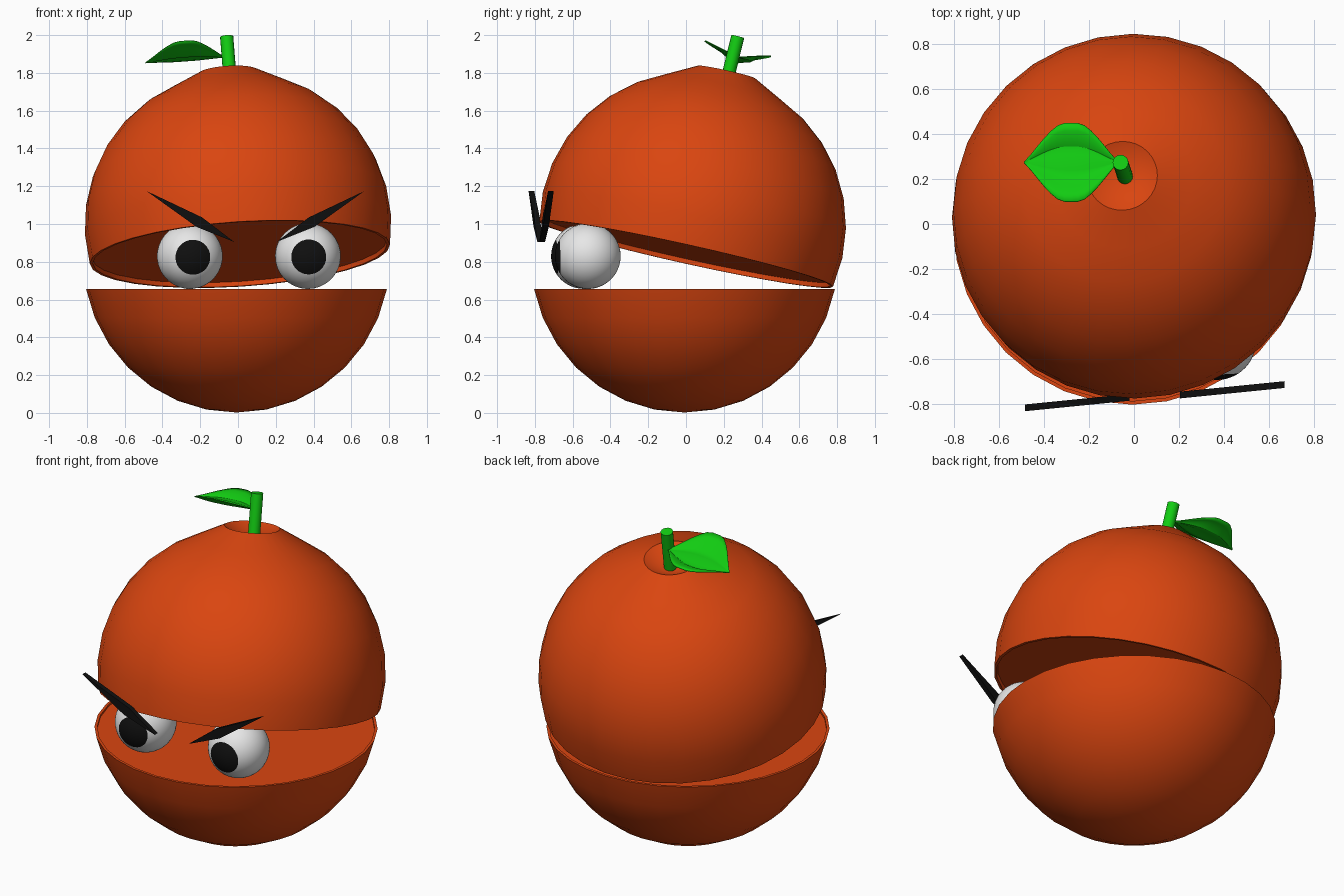
import bpy, bmesh
from math import sin, cos, pi, radians
from mathutils import Matrix, Vector

if "Cube" in bpy.data.objects:
    bpy.data.objects.remove(bpy.data.objects["Cube"], do_unlink=True)


def material(name, color):
    mat = bpy.data.materials.new(name)
    mat.use_nodes = True
    mat.diffuse_color = (*color, 1)
    mat.node_tree.nodes["Principled BSDF"].inputs["Base Color"].default_value = (*color, 1)
    return mat


orange = material("orange peel", (0.7, 0.06, 0.005))
green = material("leaf green", (0.006, 0.6, 0.006))
white = material("eye white", (0.8, 0.8, 0.8))
black = material("black", (0.005, 0.005, 0.005))


def finish(name, bm, mats, matrix=Matrix(), smooth=True):
    bmesh.ops.recalc_face_normals(bm, faces=bm.faces)
    mesh = bpy.data.meshes.new(name)
    bm.to_mesh(mesh)
    bm.free()
    obj = bpy.data.objects.new(name, mesh)
    bpy.context.collection.objects.link(obj)
    for m in mats:
        mesh.materials.append(m)
    obj.matrix_world = matrix
    if smooth:
        bpy.ops.object.select_all(action="DESELECT")
        obj.select_set(True)
        bpy.context.view_layer.objects.active = obj
        bpy.ops.object.shade_smooth_by_angle(angle=radians(32))
    return obj


def lathe(profile, steps):
    """Spin (radius, height) points around z."""
    bm = bmesh.new()
    verts = [bm.verts.new((r, 0, z)) for r, z in profile]
    edges = [bm.edges.new(pair) for pair in zip(verts, verts[1:])]
    bmesh.ops.spin(bm, geom=verts + edges, axis=(0, 0, 1), cent=(0, 0, 0),
                   angle=2 * pi, steps=steps, use_duplicate=False)
    bmesh.ops.remove_doubles(bm, verts=bm.verts, dist=1e-4)
    return bm


def frame(center, axis):
    turn = Vector((0, 0, 1)).rotation_difference(Vector(axis)).to_matrix().to_4x4()
    return Matrix.Translation(center) @ turn


# Fruit halves: sphere rings with a thin rim around a slightly sunken flat cut
R = 0.812
STEP = pi / 16


def ring(i):
    return (R * cos(i * STEP), R * sin(i * STEP))


rim_r, rim_z = ring(-1)
LIP = 0.016
cut = [(0, rim_z), (rim_r - LIP, rim_z)]

lower = [(0, -R)] + [ring(i) for i in range(-7, 0)]
lower += [(r, z - 0.012) if r == 0 else (r, z) for r, z in reversed(cut)][:1]
lower += [(rim_r - LIP, rim_z - 0.012), (0, rim_z - 0.012)]
finish("lower_half", lathe(lower, 32), [orange], Matrix.Translation((-0.008, -0.008, 0.814)))

tilt = (-0.065, 0.222, 1)
upper = [(0, rim_z + 0.025), (rim_r - LIP, rim_z + 0.025), (rim_r - LIP, rim_z)]
upper += [ring(i) for i in range(-1, 7)]
upper += [(0.157, 0.83), (0, 0.745)]          # raised crown and stem dimple
finish("upper_half", lathe(upper, 32), [orange], frame((0, 0.035, 0.995), tilt))

# Stem
base, tip = Vector((-0.04, 0.212, 1.74)), Vector((-0.06, 0.274, 1.992))
length = (tip - base).length
finish("stem", lathe([(0, 0), (0.035, 0), (0.035, length), (0, length)], 16),
       [green], frame(base, tip - base))

# Leaf: pointed outline, curled up along its sides
bm = bmesh.new()
NU, NV = 14, 10
grid = []
for i in range(NU + 1):
    u = i / NU
    half = 0.172 * min(1, 1.06 * sin(pi * u) ** 1.15) + 0.002
    row = []
    for j in range(NV + 1):
        v = 2 * j / NV - 1
        curl = (0.06 * v * v - 0.04 * v + 0.008 * cos(3 * pi * v)) * half / 0.172
        droop = 1.885 - 0.03 * u * u
        row.append(bm.verts.new((-0.07 - 0.42 * u, 0.275 + half * v, droop + curl)))
    grid.append(row)
for a, b in zip(grid, grid[1:]):
    for j in range(NV):
        bm.faces.new((a[j], a[j + 1], b[j + 1], b[j]))
leaf = finish("leaf", bm, [green])
solid = leaf.modifiers.new("thickness", "SOLIDIFY")
solid.thickness = 0.004

# Eyes: ball with its front cap coloured as the pupil
EYE = 0.174
for name, center, look in (("right_eye", (-0.255, -0.54, 0.83), (0.11, -1, -0.04)),
                           ("left_eye", (0.37, -0.52, 0.83), (0.03, -1, -0.03))):
    rings = 28
    arc = [(EYE * sin(pi * k / rings), EYE * cos(pi * k / rings)) for k in range(rings + 1)]
    bm = lathe(arc, 32)
    for f in bm.faces:
        f.material_index = int(f.calc_center_median().z > EYE * cos(pi * 5 / rings))
    finish(name, bm, [white, black], frame(center, look))

# Eyebrows: slanted diamond slabs, mirrored across the face
outline = [(-0.485, 1.175), (-0.19, 1.035), (-0.02, 0.905), (-0.22, 0.985)]
for name, mirrored in (("right_eyebrow", False), ("left_eyebrow", True)):
    bm = bmesh.new()
    layers = []
    for depth in (-0.015, 0.015):
        layer = []
        for x, z in outline:
            px = 0.185 - x if mirrored else x
            layer.append(bm.verts.new((px, -0.782 + 0.1 * px + 0.012 * (not mirrored) + depth, z)))
        layers.append(layer)
        bm.faces.new(layer)
    front, back = layers
    for k in range(4):
        n = (k + 1) % 4
        bm.faces.new((front[k], front[n], back[n], back[k]))
    finish(name, bm, [black], smooth=False)
